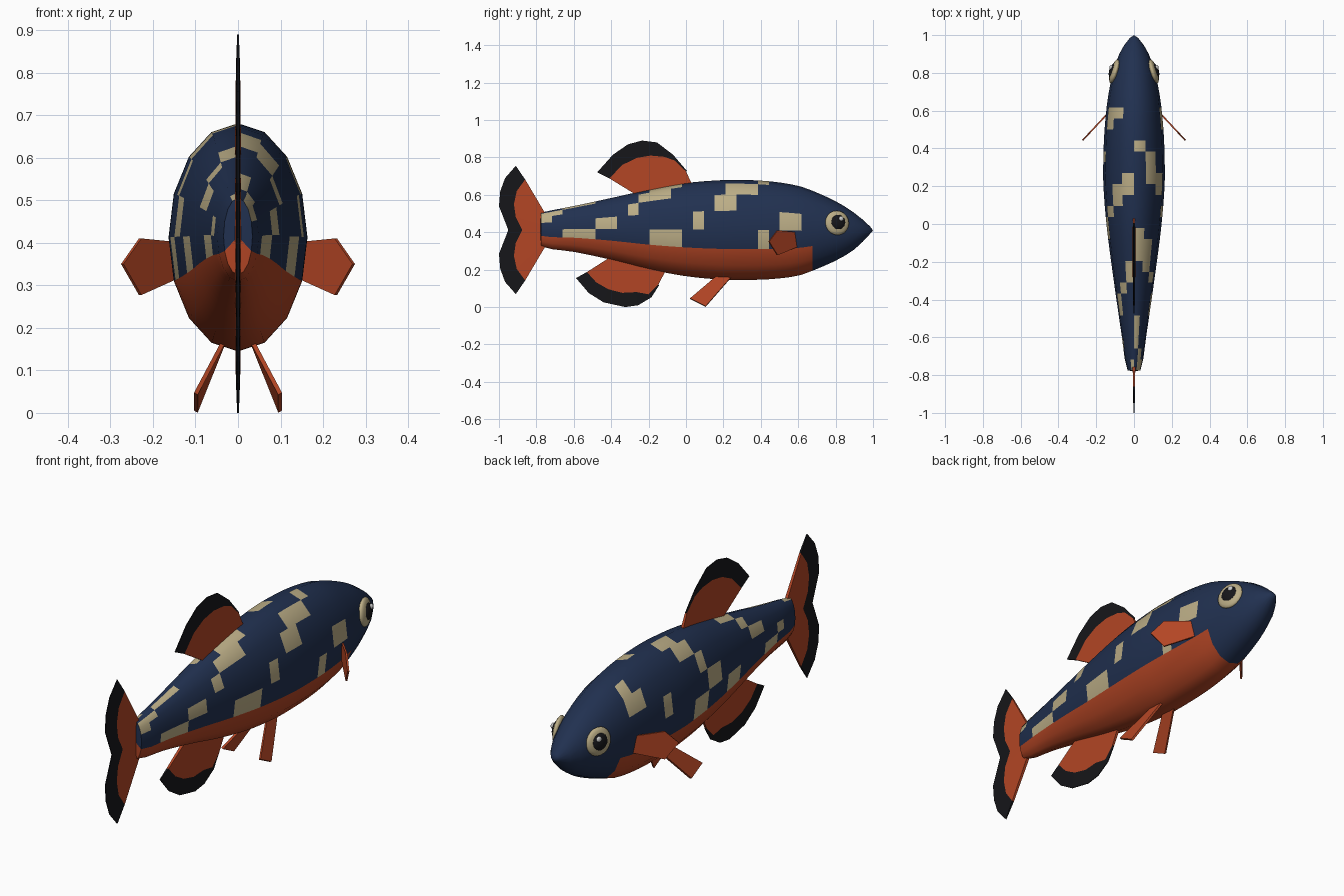
import bpy, bmesh, math
from mathutils import Vector, Matrix

if "Cube" in bpy.data.objects:
    bpy.data.objects.remove(bpy.data.objects["Cube"])


def material(name, rgb):
    m = bpy.data.materials.new(name)
    m.diffuse_color = (*rgb, 1)
    m.use_nodes = True
    m.node_tree.nodes["Principled BSDF"].inputs["Base Color"].default_value = m.diffuse_color
    return m


NAVY = material("navy", (0.015, 0.03, 0.08))
CREAM = material("cream", (0.5, 0.42, 0.24))
ORANGE = material("orange", (0.45, 0.06, 0.018))
BLACK = material("black", (0.008, 0.008, 0.01))
WHITE = material("white", (0.85, 0.85, 0.85))


def finish(name, bm, mats, smooth=None):
    bmesh.ops.recalc_face_normals(bm, faces=bm.faces)
    me = bpy.data.meshes.new(name)
    bm.to_mesh(me)
    bm.free()
    ob = bpy.data.objects.new(name, me)
    bpy.context.collection.objects.link(ob)
    for m in mats:
        me.materials.append(m)
    if smooth:
        bpy.ops.object.select_all(action='DESELECT')
        bpy.context.view_layer.objects.active = ob
        ob.select_set(True)
        bpy.ops.object.shade_smooth_by_angle(angle=math.radians(smooth))
    return ob


# Body stations: y, top z, bottom z, half width
STATIONS = [(-0.775, .505, .325, .034), (-.74, .513, .313, .045), (-.6, .54, .295, .064),
            (-.4, .583, .253, .093), (-.2, .627, .203, .121), (0, .663, .165, .146),
            (.2, .679, .146, .162), (.3, .68, .145, .163), (.45, .672, .149, .159),
            (.6, .648, .168, .147), (.7, .612, .204, .133), (.82, .555, .258, .107),
            (.9, .503, .308, .078), (.95, .463, .354, .05), (.985, .43, .392, .022)]


def station(y):
    """Smooth interpolation between the body stations."""
    n = len(STATIONS)
    i = max(k for k in range(n - 1) if STATIONS[k][0] <= y + 1e-6)
    a, b = STATIONS[i], STATIONS[i + 1]
    p, q = STATIONS[max(i - 1, 0)], STATIONS[min(i + 2, n - 1)]
    h = b[0] - a[0]
    t = (y - a[0]) / h
    out = []
    for c in (1, 2, 3):
        ma = (b[c] - p[c]) / (b[0] - p[0]) * h
        mb = (q[c] - a[c]) / (q[0] - a[0]) * h
        out.append((2*t**3 - 3*t**2 + 1) * a[c] + (t**3 - 2*t**2 + t) * ma
                   + (3*t**2 - 2*t**3) * b[c] + (t**3 - t**2) * mb)
    return out


# Cream patches: rows from just below the midline up to the spine, cells from the tail
RIGHT = {-1: (2, 3, 4, 10, 11, 12, 20), 0: (5, 6, 14, 22, 23), 1: (0, 8, 16, 17),
         2: (0, 1, 9, 10, 11, 17, 18, 19), 3: (2, 3, 4, 10, 11, 12, 20)}
LEFT = {-1: (3, 4, 9, 10, 14, 15), 0: (2, 12, 13, 19), 1: (5, 6, 14, 22, 23),
        2: (7, 15, 16, 23), 3: (0, 8, 9, 16, 17)}

# Body: lofted 16-sided rings, coloured face by face
SIDES, STEP, HEAD = 16, 0.058, 25
ys = [-0.775 + STEP * k for k in range(HEAD + 1)] + [.735, .79, .845, .9, .945, .985]
bm = bmesh.new()
rings = []
for y in ys:
    top, bot, w = station(y)
    zc, h = (top + bot) / 2, (top - bot) / 2
    rings.append([bm.verts.new((w * math.cos(2 * math.pi * j / SIDES), y,
                                zc + h * math.sin(2 * math.pi * j / SIDES)))
                  for j in range(SIDES)])


def colour(cell, j):
    row = j if j < 4 else 7 - j if j < 12 else j - 16
    if cell >= HEAD:
        return 0
    if row < -1:
        return 2
    patches = RIGHT if j < 4 or j >= 12 else LEFT
    return 1 if cell in patches[row] else 0


for i in range(len(rings) - 1):
    for j in range(SIDES):
        k = (j + 1) % SIDES
        f = bm.faces.new((rings[i][j], rings[i][k], rings[i + 1][k], rings[i + 1][j]))
        f.material_index = colour(i, j)
for ring, tip, cell in ((rings[0], (0, -.78, .415), 0), (rings[-1], (0, 1, .41), HEAD)):
    v = bm.verts.new(tip)
    for j in range(SIDES):
        f = bm.faces.new((ring[j], ring[(j + 1) % SIDES], v))
        f.material_index = 2 if cell == 0 and 9 <= j < 15 else 0
finish("body", bm, (NAVY, CREAM, ORANGE), 50)


# Upright fins: base, colour line and outer edge, tapering in thickness
def upright_fin(name, base, mid, outer):
    bm = bmesh.new()
    layers = []
    for s in (-1, 1):
        layers.append([[bm.verts.new((s * t, y, z)) for y, z in line]
                       for line, t in ((base, .007), (mid, .005), (outer, .002))])
    n = len(base)
    for L in layers:
        for r in range(2):
            for i in range(n - 1):
                f = bm.faces.new((L[r][i], L[r][i + 1], L[r + 1][i + 1], L[r + 1][i]))
                f.material_index = r
    a, b = layers
    for r in (0, 2):
        for i in range(n - 1):
            f = bm.faces.new((a[r][i], a[r][i + 1], b[r][i + 1], b[r][i]))
            f.material_index = r // 2
    for i in (0, n - 1):
        for r in range(2):
            f = bm.faces.new((a[r][i], a[r + 1][i], b[r + 1][i], b[r][i]))
            f.material_index = r
    finish(name, bm, (ORANGE, BLACK))


def spread(p, q, n):
    return [(p[0] + (q[0] - p[0]) * i / (n - 1), p[1] + (q[1] - p[1]) * i / (n - 1))
            for i in range(n)]


upright_fin("dorsal_fin", spread((-.25, .59), (.04, .64), 7),
            [(-.41, .688), (-.34, .76), (-.265, .797), (-.19, .81), (-.115, .803), (-.06, .783), (.0, .725)],
            [(-.475, .72), (-.39, .815), (-.31, .87), (-.235, .89), (-.155, .88), (-.07, .815), (.005, .728)])
upright_fin("anal_fin", spread((-.4, .27), (-.1, .21), 7),
            [(-.53, .187), (-.48, .132), (-.415, .095), (-.34, .076), (-.265, .08), (-.2, .068), (-.148, .12)],
            [(-.588, .155), (-.52, .075), (-.44, .025), (-.325, 0), (-.255, .01), (-.185, .052), (-.143, .118)])

# Tail fin: upper lobe profile mirrored below the centre line
ZC = .412
half_mid = [(-.86, .682), (-.905, .62), (-.92, .55), (-.91, .48), (-.875, ZC)]
half_out = [(-.91, .755), (-.967, .69), (-.993, .62), (-1, .54), (-.95, ZC)]


def mirrored(half):
    return half + [(y, 2 * ZC - z) for y, z in reversed(half[:-1])]


upright_fin("tail_fin", spread((-.755, .505), (-.755, 2 * ZC - .505), 9),
            mirrored(half_mid), mirrored(half_out))


# Paired fins: thin solid plates on both sides
def plate(name, pts, thick, s):
    bm = bmesh.new()
    P = [Vector((s * x, y, z)) for x, y, z in pts]
    n = (P[1] - P[0]).cross(P[-1] - P[0]).normalized() * thick / 2
    a = [bm.verts.new(p + n) for p in P]
    b = [bm.verts.new(p - n) for p in P]
    bm.faces.new(a)
    bm.faces.new(b[::-1])
    for i in range(len(P)):
        k = (i + 1) % len(P)
        bm.faces.new((a[i], a[k], b[k], b[i]))
    finish(name, bm, (ORANGE,))


PECTORAL = [(.13, .595, .4), (.23, .488, .41), (.272, .443, .35), (.23, .488, .277), (.13, .595, .322)]
PELVIC = [(.03, .175, .175), (.03, .255, .175), (.099, .105, .003), (.099, .022, .045)]


# Eyes: flattened spheres facing outwards and slightly forward
def eye_part(name, centre, r, depth, mat, s):
    bm = bmesh.new()
    m = (Matrix.Translation((s * centre[0], centre[1], centre[2]))
         @ Matrix.Rotation(s * math.radians(17), 4, 'Z')
         @ Matrix.Rotation(-s * math.radians(6), 4, 'Y')
         @ Matrix.Diagonal((depth, r, r, 1)) @ Matrix.Rotation(math.pi / 2, 4, 'Y'))
    bmesh.ops.create_uvsphere(bm, u_segments=20, v_segments=10, radius=1, matrix=m)
    finish(name, bm, (mat,), 60)


for side, s in (("right", 1), ("left", -1)):
    plate("pectoral_fin_" + side, PECTORAL, .008, s)
    plate("pelvic_fin_" + side, PELVIC, .01, s)
    eye_part("eye_" + side, (.104, .808, .45), .066, .02, CREAM, s)
    eye_part("pupil_" + side, (.112, .812, .453), .042, .019, BLACK, s)
    eye_part("eye_glint_" + side, (.122, .83, .473), .013, .008, WHITE, s)
